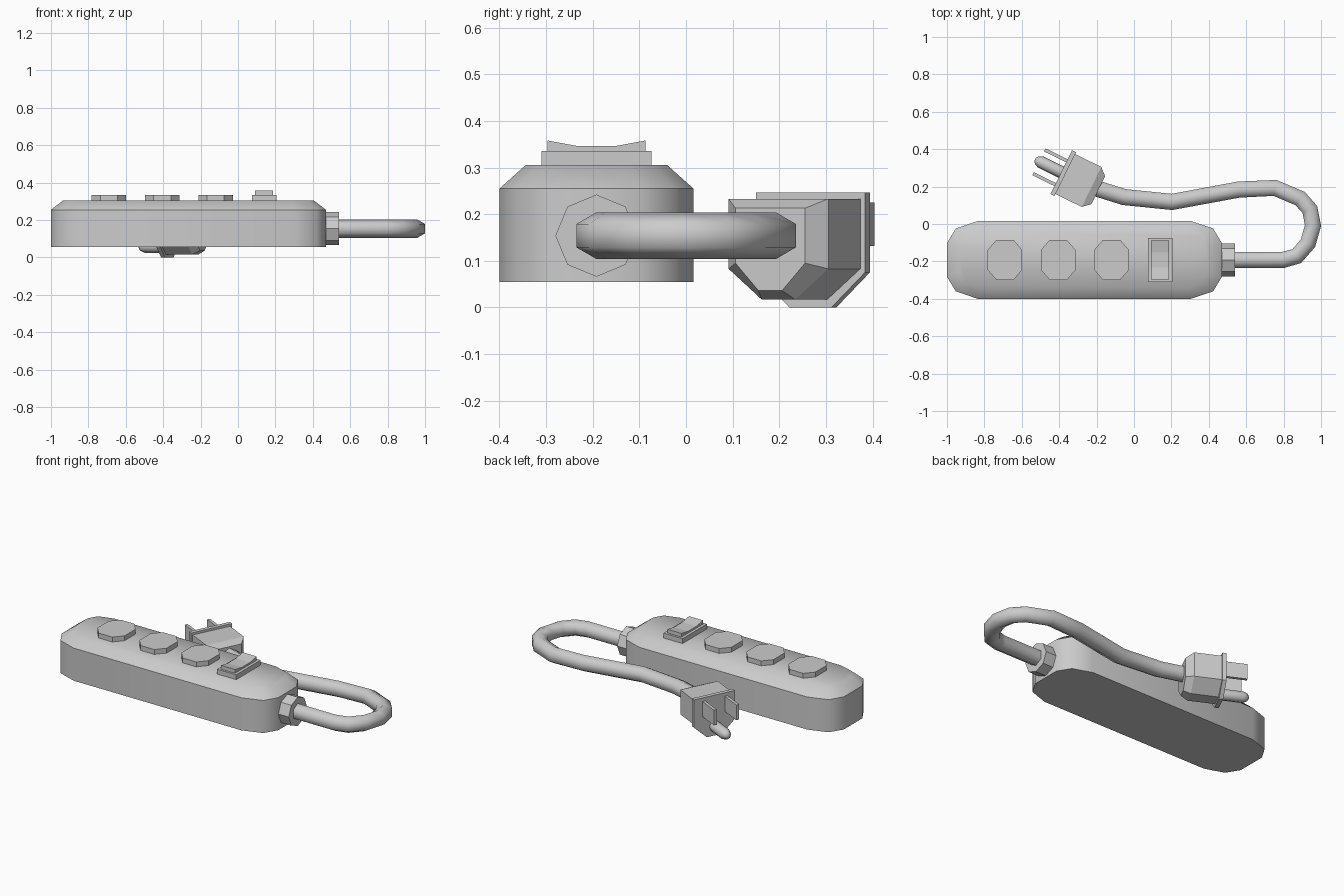
import bpy, bmesh, math
from mathutils import Vector

if "Cube" in bpy.data.objects:
    bpy.data.objects.remove(bpy.data.objects["Cube"])


def loft(name, rings, smooth=None):
    """Skin a list of equal-length rings and cap both ends."""
    bm = bmesh.new()
    vs = [[bm.verts.new(p) for p in r] for r in rings]
    n = len(rings[0])
    for a, b in zip(vs, vs[1:]):
        for i in range(n):
            bm.faces.new((a[i], a[(i + 1) % n], b[(i + 1) % n], b[i]))
    bm.faces.new(vs[0])
    bm.faces.new(vs[-1])
    bmesh.ops.recalc_face_normals(bm, faces=bm.faces)
    me = bpy.data.meshes.new(name)
    bm.to_mesh(me)
    bm.free()
    ob = bpy.data.objects.new(name, me)
    bpy.context.collection.objects.link(ob)
    if smooth:
        bpy.ops.object.select_all(action='DESELECT')
        ob.select_set(True)
        bpy.context.view_layer.objects.active = ob
        bpy.ops.object.shade_smooth_by_angle(angle=math.radians(smooth))
    return ob


def mirrored(quarter):
    """Mirror a quarter outline into a closed loop."""
    right = quarter + [(x, -y) for x, y in reversed(quarter)]
    return right + [(-x, -y) for x, y in right]


def prism(name, outline, cx, cy, z0, z1):
    return loft(name, [[(cx + x, cy + y, z) for x, y in outline] for z in (z0, z1)])


CY = -0.192

# Strip housing with chamfered top
outer = mirrored([(0.57, 0.208), (0.688, 0.168), (0.735, 0.09)])
inner = mirrored([(0.548, 0.152), (0.638, 0.125), (0.67, 0.07)])
loft("housing", [[(x - 0.265, y + CY, z) for x, y in o]
                 for o, z in ((outer, 0.055), (outer, 0.255), (inner, 0.305))], 42)

# Outlets
octagon = mirrored([(0.046, 0.107), (0.092, 0.054)])
for i in range(3):
    prism(f"outlet_{i + 1}", octagon, -0.69 + 0.285 * i, CY, 0.30, 0.335)

# Switch frame and dished rocker
prism("switch_frame", mirrored([(0.065, 0.118)]), 0.14, CY, 0.30, 0.335)
rocker = [(-0.105, 0.33), (-0.105, 0.358), (-0.04, 0.346),
          (0.04, 0.346), (0.105, 0.358), (0.105, 0.33)]
loft("switch_rocker", [[(x, CY + y, z) for y, z in rocker] for x in (0.092, 0.188)])


def ring(c, side, up, r, n):
    c = Vector(c)
    return [c + r * (math.sin(2 * math.pi * k / n) * side + math.cos(2 * math.pi * k / n) * up)
            for k in range(n)]


# Cord collar
UP, CZ = Vector((0, 0, 1)), 0.154
loft("cord_collar", [ring((x, CY, CZ), Vector((0, 1, 0)), UP, 0.088, 8) for x in (0.42, 0.54)])

# Cord: hexagonal section swept along a flat path
path = [Vector((x, y, CZ)) for x, y in (
    (0.50, CY), (0.797, CY), (0.87, -0.172), (0.93, -0.103), (0.957, -0.008),
    (0.94, 0.078), (0.888, 0.136), (0.754, 0.193), (0.56, 0.184),
    (0.203, 0.118), (-0.053, 0.144), (-0.20, 0.19))]
rings = []
for i, p in enumerate(path):
    a = (p - path[max(i - 1, 0)]).normalized()
    b = (path[min(i + 1, len(path) - 1)] - p).normalized()
    t = (a + b).normalized()
    rings.append(ring(p, t.cross(UP), UP, 0.05, 6))
loft("cord", rings, 75)

# Plug frame: s along the prongs, w sideways, z up
AX = Vector((-0.9, 0.44, 0)).normalized()
SIDE = Vector((-AX.y, AX.x, 0)) * -1
ORG = Vector((-0.378, 0.272, 0))


def plug_pt(s, w, z):
    return ORG + AX * s + SIDE * w + UP * z


def section(s, hw, top, shoulder, hb, bottom):
    half = [(hw, top), (hw, shoulder), (hb, bottom)]
    return [plug_pt(s, w, z) for w, z in half + [(-w, z) for w, z in reversed(half)]]


loft("plug_body", [section(-0.208, 0.083, 0.213, 0.095, 0.028, 0.036),
                   section(-0.168, 0.119, 0.233, 0.083, 0.04, 0.017),
                   section(-0.005, 0.119, 0.233, 0.083, 0.04, 0.017)])
loft("plug_flange", [section(s, 0.13, 0.247, 0.075, 0.05, 0.0) for s in (-0.012, 0.012)])

# Flat prongs
for label, w in (("left", -0.074), ("right", 0.068)):
    loft(f"prong_{label}", [[plug_pt(s, w + dw, z) for dw, z in
                             ((-0.009, 0.132), (0.009, 0.132), (0.009, 0.225), (-0.009, 0.225))]
                            for s in (0.0, 0.143)])

# Ground pin with rounded tip
loft("ground_pin", [ring(plug_pt(s, 0, 0.058), SIDE, UP, r, 8)
                    for s, r in ((0, 0.033), (0.135, 0.033), (0.158, 0.023), (0.168, 0.008))], 50)
